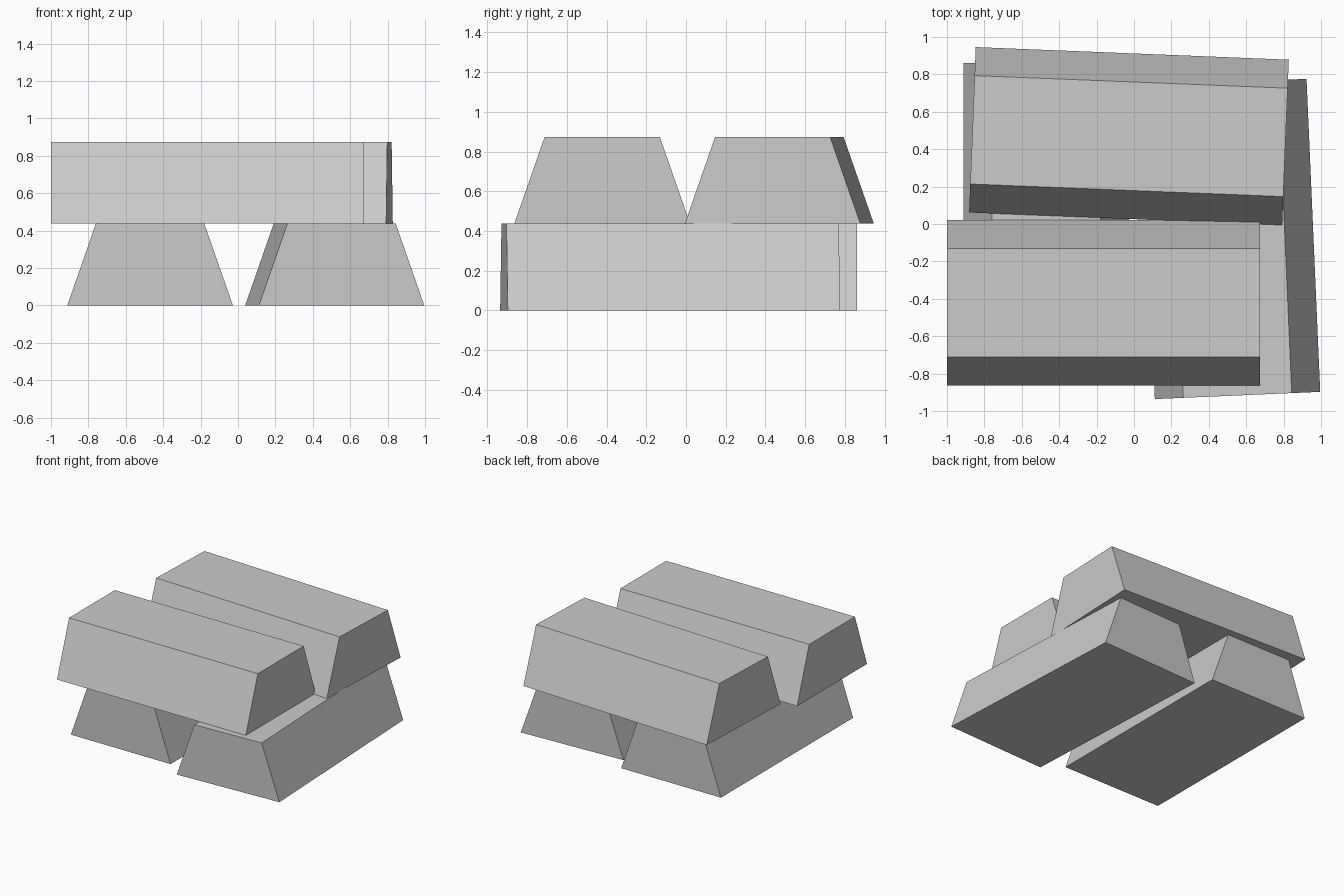
import bpy
import math

cube = bpy.data.objects.get("Cube")
if cube:
    bpy.data.objects.remove(cube, do_unlink=True)

LENGTH, BASE, TOP, HEIGHT = 1.675, 0.885, 0.58, 0.437

# Plain metal colour
metal = bpy.data.materials.new("grey_metal")
metal.use_nodes = True
colour = (0.6, 0.6, 0.6, 1)
metal.diffuse_color = colour
metal.node_tree.nodes["Principled BSDF"].inputs["Base Color"].default_value = colour


def ingot(name, x, y, level, angle):
    """Bar with a trapezoid section, running along its local y axis."""
    section = [(-BASE / 2, 0), (BASE / 2, 0), (TOP / 2, HEIGHT), (-TOP / 2, HEIGHT)]
    verts = [(px, end * LENGTH / 2, pz) for end in (-1, 1) for px, pz in section]
    sides = [(i, i + 4, (i + 1) % 4 + 4, (i + 1) % 4) for i in range(4)]
    faces = [(0, 1, 2, 3), (7, 6, 5, 4)] + [f[::-1] for f in sides]
    mesh = bpy.data.meshes.new(name)
    mesh.from_pydata(verts, [], faces)
    mesh.materials.append(metal)
    bar = bpy.data.objects.new(name, mesh)
    bar.location = (x, y, level * HEIGHT)
    bar.rotation_euler.z = math.radians(angle)
    bpy.context.collection.objects.link(bar)


# Lower layer runs front to back
ingot("lower_right_bar", -0.47, 0.023, 0, 0)
ingot("lower_left_bar", 0.517, -0.08, 0, 2.5)

# Upper layer lies across it
ingot("upper_front_bar", -0.163, -0.422, 1, 90)
ingot("upper_back_bar", -0.027, 0.47, 1, 87.7)
